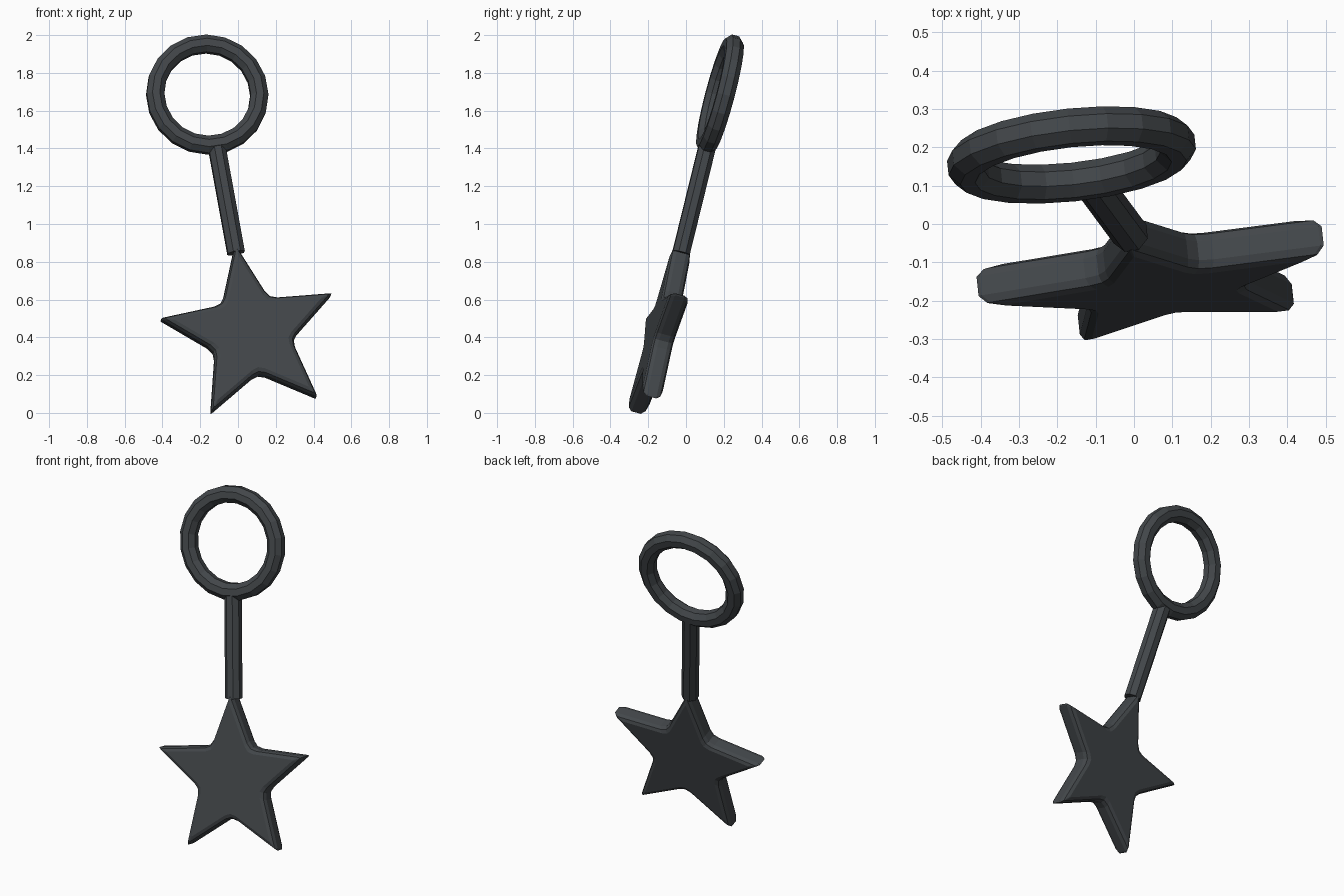
import bpy, bmesh
from math import sin, cos, pi, radians, atan2
from mathutils import Vector, Matrix

if "Cube" in bpy.data.objects:
    bpy.data.objects.remove(bpy.data.objects["Cube"])

# Tilted frame: u = width, n = depth, w = length of the wand
w = Vector((-0.174, 0.235, 0.956)).normalized()
u = Vector((0.979, 0.144, 0.144))
u = (u - w * u.dot(w)).normalized()
n = w.cross(u)
FRAME = Matrix((u, n, w)).transposed().to_4x4()
FRAME.translation = (0.068, -0.132, 0.416)   # centre of the star

mat = bpy.data.materials.new("dark_grey")
mat.diffuse_color = (0.055, 0.062, 0.068, 1)
mat.use_nodes = True
mat.node_tree.nodes["Principled BSDF"].inputs["Base Color"].default_value = mat.diffuse_color


def loft(name, rings, closed=False):
    """Join equal-sized loops of points into one flat-shaded mesh."""
    bm = bmesh.new()
    loops = [[bm.verts.new(p) for p in r] for r in rings]
    count = len(loops[0])
    pairs = list(zip(loops, loops[1:]))
    if closed:
        pairs.append((loops[-1], loops[0]))
    else:
        bm.faces.new(loops[0])
        bm.faces.new(loops[-1])
    for a, b in pairs:
        for i in range(count):
            j = (i + 1) % count
            bm.faces.new((a[i], a[j], b[j], b[i]))
    bmesh.ops.recalc_face_normals(bm, faces=bm.faces)
    mesh = bpy.data.meshes.new(name)
    bm.to_mesh(mesh)
    bm.free()
    mesh.materials.append(mat)
    ob = bpy.data.objects.new(name, mesh)
    ob.matrix_world = FRAME
    bpy.context.collection.objects.link(ob)
    return ob


def circle(count, radius, start=0.0):
    return [(radius * cos(start + 2 * pi * i / count),
             radius * sin(start + 2 * pi * i / count)) for i in range(count)]


# Star: outline inset toward the faces, tips blunted and valleys rounded
TIP, VALLEY = 0.490, 0.216
half = atan2(VALLEY * sin(pi / 5), TIP - VALLEY * cos(pi / 5))


def star_outline(y, inset):
    radii = (TIP - inset / sin(half), VALLEY - inset / sin(half + pi / 5))
    pts = [Vector((radii[i % 2] * cos(pi / 2 + i * pi / 5), y,
                   radii[i % 2] * sin(pi / 2 + i * pi / 5))) for i in range(10)]
    out = []
    for i, p in enumerate(pts):
        t = 0.13 if i % 2 else 0.045
        a = p.lerp(pts[i - 1], t)
        b = p.lerp(pts[(i + 1) % 10], t)
        out += [a, (a + 2 * p + b) / 4, b]
    return out


layers = [(0.055, 0.025), (0.046, 0.008), (0.026, 0.0)]
profile = [(-y, d) for y, d in layers] + layers[::-1]
loft("star", [star_outline(y, d) for y, d in profile])

# Handle rod
loft("handle", [[(x, y, z) for x, y in circle(8, 0.049, pi / 8)]
                for z in (0.45, 1.05)])

# Ring grip
RING_Z, MAJOR, MINOR, SEGMENTS = 1.327, 0.277, 0.051, 20
section = circle(8, MINOR, pi / 8)
rings = []
for k in range(SEGMENTS):
    a = 2 * pi * (k + 0.5) / SEGMENTS
    rings.append([((MAJOR + r) * cos(a), y, RING_Z + (MAJOR + r) * sin(a))
                  for r, y in section])
loft("ring", rings, closed=True)
